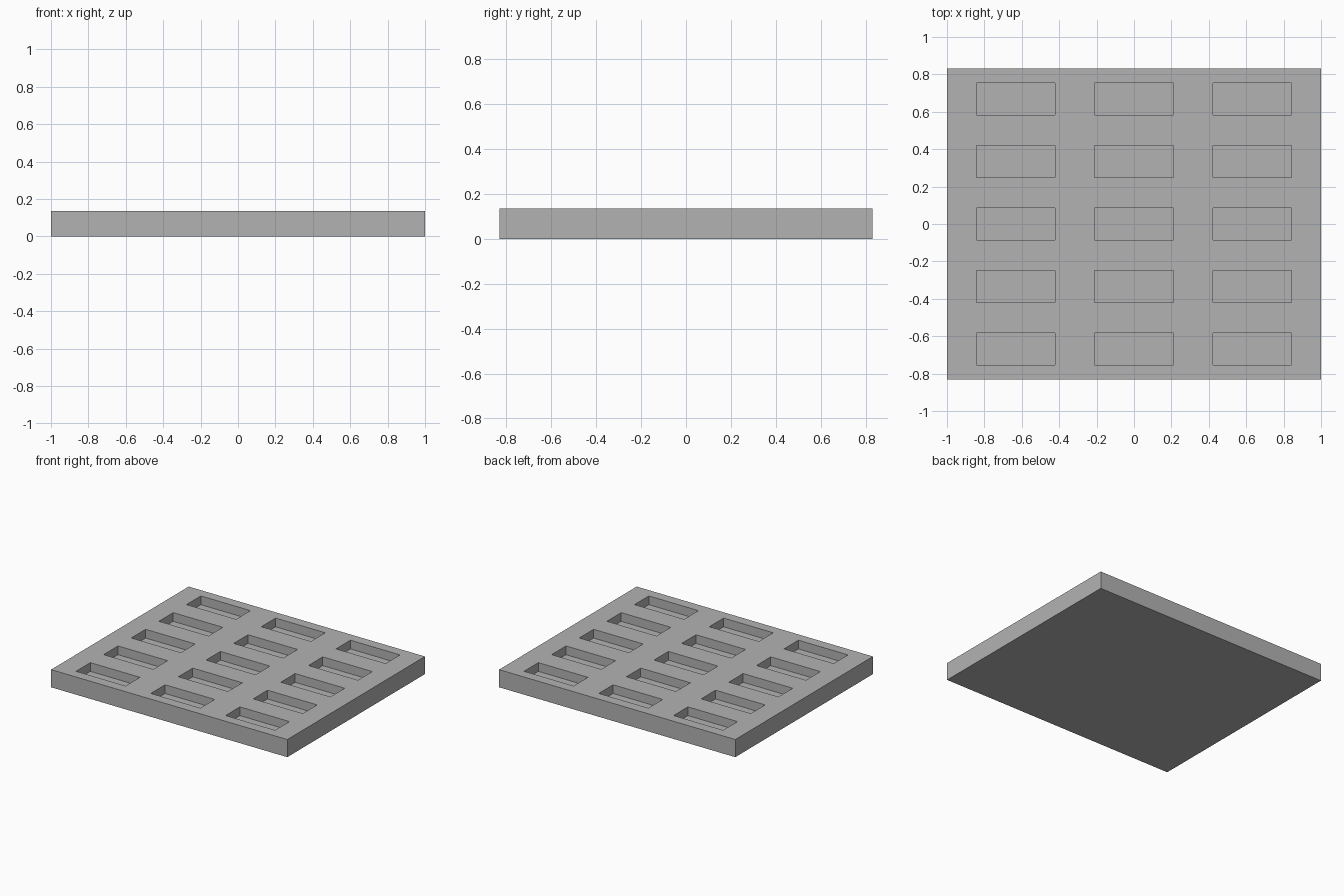
import bpy
import bmesh

cube = bpy.data.objects.get("Cube")
if cube:
    bpy.data.objects.remove(cube, do_unlink=True)

HALF_X, HALF_Y, HEIGHT = 1.0, 0.832, 0.135
POCKET_X, POCKET_Y, DEPTH = 0.42, 0.173, 0.067
PITCH_X, PITCH_Y = 0.633, 0.334

grey = bpy.data.materials.new("plain grey")
grey.use_nodes = True
colour = (0.45, 0.45, 0.45, 1)
grey.diffuse_color = colour
grey.node_tree.nodes["Principled BSDF"].inputs["Base Color"].default_value = colour


def grid_lines(half, pitch, size, count):
    """Edge positions of a row of pockets, with the outer limits."""
    lines = [-half]
    for i in range(count):
        centre = (i - (count - 1) / 2) * pitch
        lines += [centre - size / 2, centre + size / 2]
    return lines + [half]


xs = grid_lines(HALF_X, PITCH_X, POCKET_X, 3)
ys = grid_lines(HALF_Y, PITCH_Y, POCKET_Y, 5)
bm = bmesh.new()


def quad(*points):
    bm.faces.new([bm.verts.new(p) for p in points])


# Top face cells, with pocket floors lowered at every odd cell
for i in range(len(xs) - 1):
    for j in range(len(ys) - 1):
        x0, x1, y0, y1 = xs[i], xs[i + 1], ys[j], ys[j + 1]
        pocket = i % 2 and j % 2
        z = HEIGHT - DEPTH if pocket else HEIGHT
        corners = [(x0, y0), (x1, y0), (x1, y1), (x0, y1)]
        quad(*[(x, y, z) for x, y in corners])
        if pocket:
            # Pocket walls
            for a, b in zip(corners, corners[1:] + corners[:1]):
                quad((*a, z), (*b, z), (*b, HEIGHT), (*a, HEIGHT))

bmesh.ops.remove_doubles(bm, verts=bm.verts, dist=0.0001)

# Outer sides and underside
rim = [e for e in bm.edges if e.is_boundary]
skirt = bmesh.ops.extrude_edge_only(bm, edges=rim)["geom"]
for v in skirt:
    if isinstance(v, bmesh.types.BMVert):
        v.co.z = 0
bmesh.ops.holes_fill(bm, edges=[e for e in bm.edges if e.is_boundary], sides=0)
bmesh.ops.recalc_face_normals(bm, faces=bm.faces)

# Merge the flat cells into clean faces
bmesh.ops.dissolve_limit(bm, angle_limit=0.01, verts=bm.verts, edges=bm.edges)

mesh = bpy.data.meshes.new("pocket_tray")
bm.to_mesh(mesh)
bm.free()
mesh.materials.append(grey)
tray = bpy.data.objects.new("pocket_tray", mesh)
bpy.context.collection.objects.link(tray)
